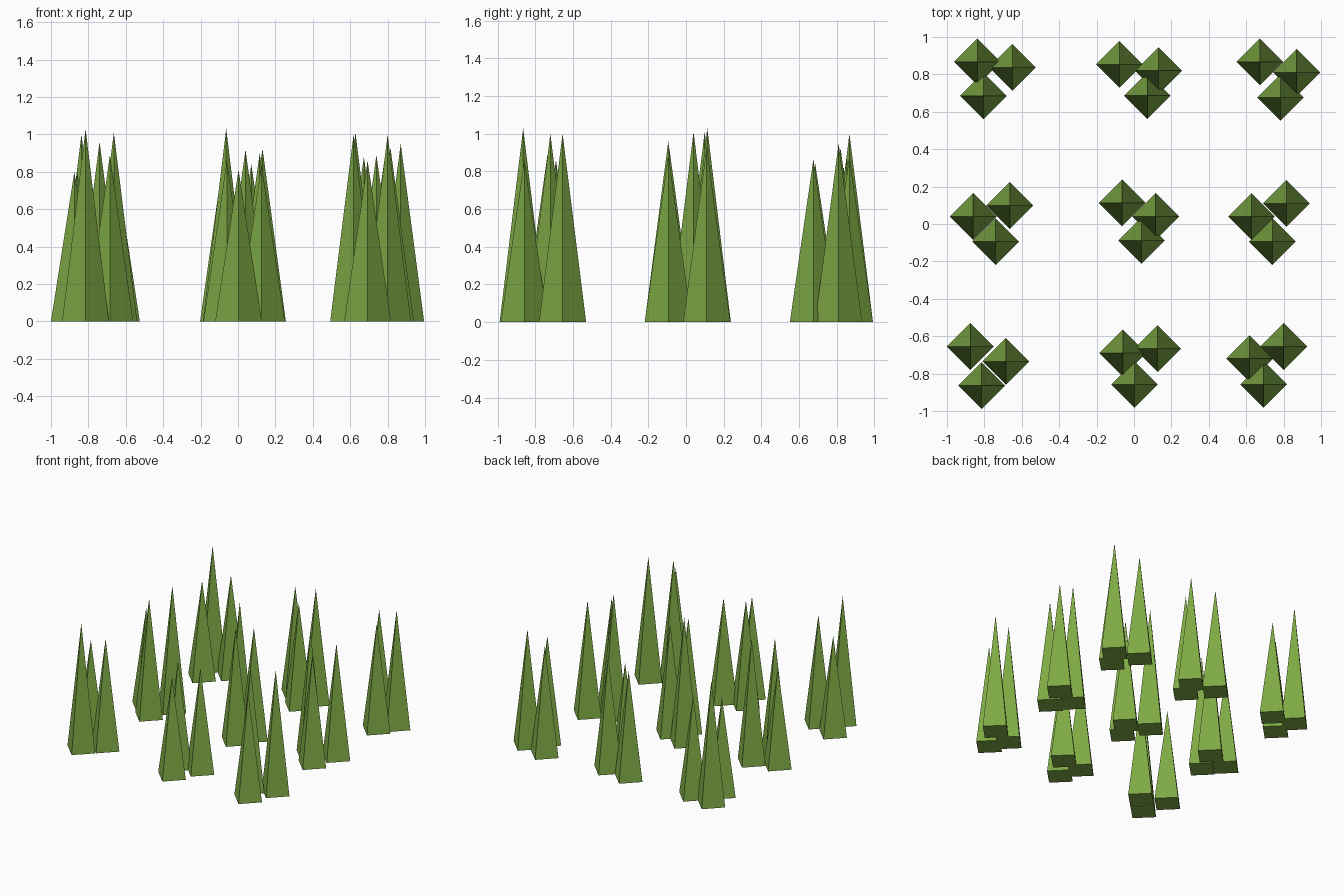
import bpy

# One flat leaf colour for every spike
green = bpy.data.materials.new("grass_green")
green.diffuse_color = (0.212, 0.402, 0.06, 1)

RADIUS = 0.125

# Nine tufts of three blades: (x, y, height)
TUFTS = {
    "front_left": [(-0.875, -0.655, 0.80), (-0.685, -0.735, 0.89), (-0.815, -0.864, 1.03)],
    "front_middle": [(-0.06, -0.69, 0.86), (0.126, -0.666, 0.84), (0.003, -0.858, 0.81)],
    "front_right": [(0.618, -0.72, 1.0), (0.80, -0.655, 1.0), (0.693, -0.858, 0.86)],
    "middle_left": [(-0.86, 0.04, 0.80), (-0.664, 0.099, 1.01), (-0.74, -0.094, 0.96)],
    "centre": [(-0.063, 0.113, 1.03), (0.116, 0.04, 0.90), (0.04, -0.088, 0.92)],
    "middle_right": [(0.628, 0.04, 1.01), (0.815, 0.11, 0.93), (0.74, -0.094, 0.89)],
    "back_left": [(-0.837, 0.867, 1.0), (-0.65, 0.837, 0.82), (-0.805, 0.685, 0.79)],
    "back_middle": [(-0.078, 0.853, 0.875), (0.131, 0.82, 0.925), (0.071, 0.686, 0.84)],
    "back_right": [(0.673, 0.867, 0.88), (0.87, 0.81, 0.95), (0.783, 0.676, 0.865)],
}


def blade(name, x, y, height):
    """Four-sided pointed blade standing on the ground."""
    bpy.ops.mesh.primitive_cone_add(vertices=4, radius1=RADIUS, radius2=0,
                                    depth=height, location=(x, y, height / 2))
    ob = bpy.context.object
    ob.name = name
    ob.data.materials.append(green)


for tuft, blades in TUFTS.items():
    for i, (x, y, h) in enumerate(blades, 1):
        blade(f"{tuft}_blade_{i}", x, y, h)
